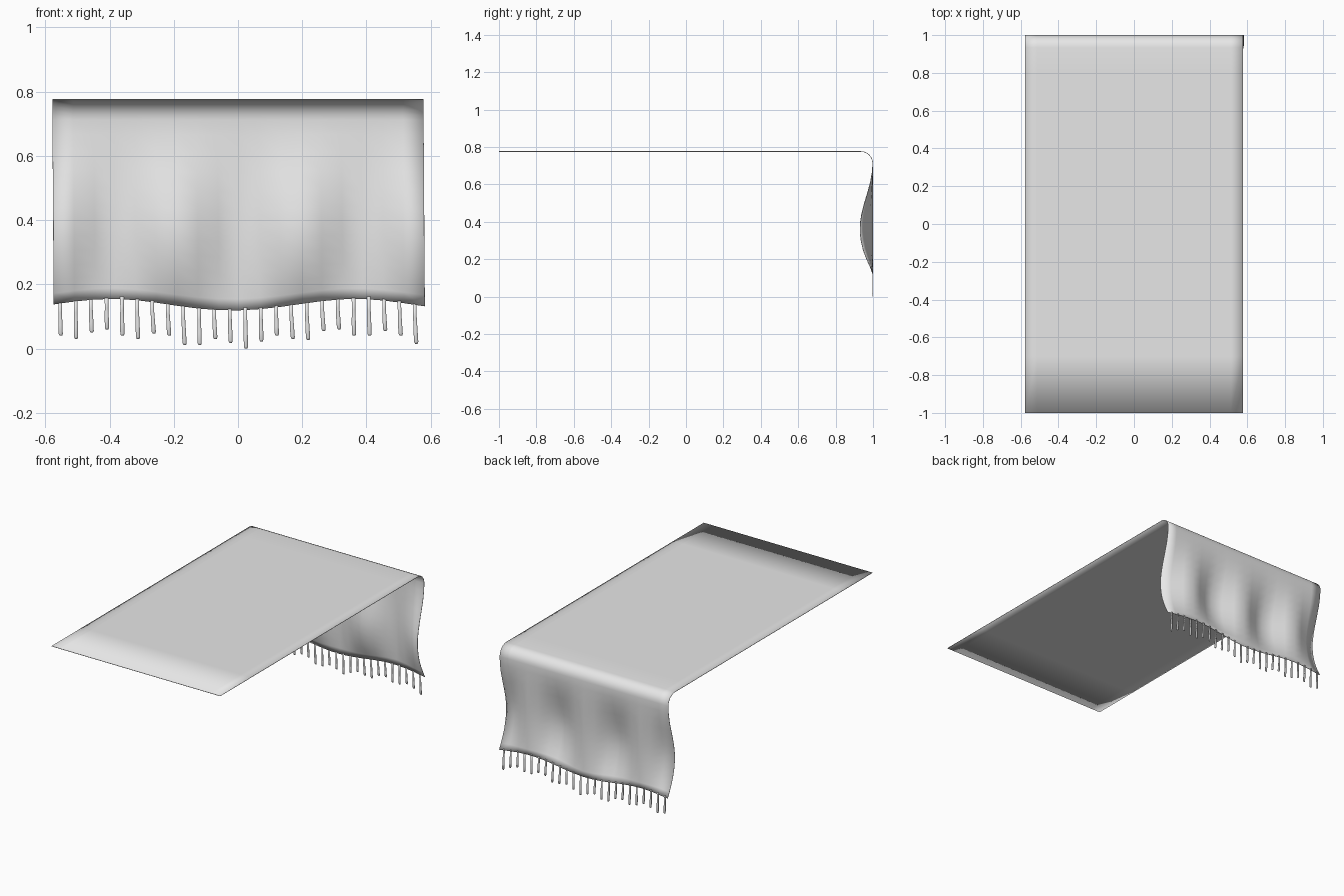
import bpy
import math
import random

if "Cube" in bpy.data.objects:
    bpy.data.objects.remove(bpy.data.objects["Cube"])

random.seed(4)

HALF_W = 0.578
TOP = 0.777
THICK = 0.003

cloth = bpy.data.materials.new("light grey cloth")
cloth.diffuse_color = (0.8, 0.8, 0.8, 1)
cloth.use_nodes = True
cloth.node_tree.nodes["Principled BSDF"].inputs["Base Color"].default_value = cloth.diffuse_color


def make_object(name, verts, faces):
    """Thin cloth sheet, smooth shaded over its rim."""
    mesh = bpy.data.meshes.new(name)
    mesh.from_pydata(verts, [], faces)
    mesh.materials.append(cloth)
    mesh.shade_smooth()
    ob = bpy.data.objects.new(name, mesh)
    bpy.context.collection.objects.link(ob)
    mod = ob.modifiers.new("thickness", 'SOLIDIFY')
    mod.thickness = THICK
    mod.offset = -1
    return ob


def grid_faces(rows, cols):
    return [(r * cols + c, r * cols + c + 1, (r + 1) * cols + c + 1, (r + 1) * cols + c)
            for r in range(rows - 1) for c in range(cols - 1)]


def hem(x):
    """Wavy height of the lower edge."""
    return 0.137 - 0.018 * math.cos(2 * math.pi * (x + 0.02) / 0.76)


# Depth of the folds down the hanging part: (fraction of the drop, depth)
FOLD = [(0.0, 0.0), (0.08, 0.003), (0.18, 0.013), (0.28, 0.029), (0.38, 0.046),
        (0.48, 0.060), (0.56, 0.067), (0.64, 0.068), (0.72, 0.062),
        (0.80, 0.051), (0.87, 0.036), (0.94, 0.018), (1.0, 0.0)]

# Blanket: flat top, rounded shoulder, then the hanging folds
COLS = 19
R = 0.065
flat = [(-1 + 0.3 * i, TOP) for i in range(6)] + [(0.8, TOP)]
shoulder = [(1 - R + R * math.sin(a), TOP - R + R * math.cos(a))
            for a in [math.pi / 2 * i / 6 for i in range(7)]]
xs = [-HALF_W + 2 * HALF_W * c / (COLS - 1) for c in range(COLS)]
verts = [(x, y, z) for y, z in flat + shoulder for x in xs]
z0 = TOP - R
for t, depth in FOLD[1:]:
    for x in xs:
        wave = 0.5 - 0.5 * math.cos(3 * math.pi * (x / HALF_W))   # three folds
        verts.append((x + 0.004 * t, 1 - depth * wave, z0 + (hem(x) - z0) * t))
rows = len(flat) + len(shoulder) + len(FOLD) - 1
make_object("blanket", verts, grid_faces(rows, COLS))

# Fringe: flat strands with rounded tips, uneven lengths (hundredths)
tips = [4, 3, 5, 6, 4, 3, 4.7, 4, 1.1, 1.1, 3, 1.8,
        0, 2.2, 4, 3, 2.7, 5.5, 6, 4, 4, 5.5, 4, 1.5]
verts, faces = [], []
for i, tip in enumerate(tips):
    x = -0.553 + 1.106 * i / (len(tips) - 1)
    top, low = hem(x) + 0.008, tip / 100
    lean = random.uniform(0.001, 0.006)
    base = len(verts)
    levels = [(0, 0.0055), (0.35, 0.0055), (0.7, 0.0065), (0.95, 0.0065), (1, 0.004)]
    for t, w in levels:
        cx = x + lean * (t * t - 0.5)
        z = top + (low - top) * t
        verts += [(cx - w, 0.9995, z), (cx + w, 0.9995, z)]
    faces += [tuple(base + k for k in f) for f in grid_faces(len(levels), 2)]
make_object("fringe", verts, faces)
